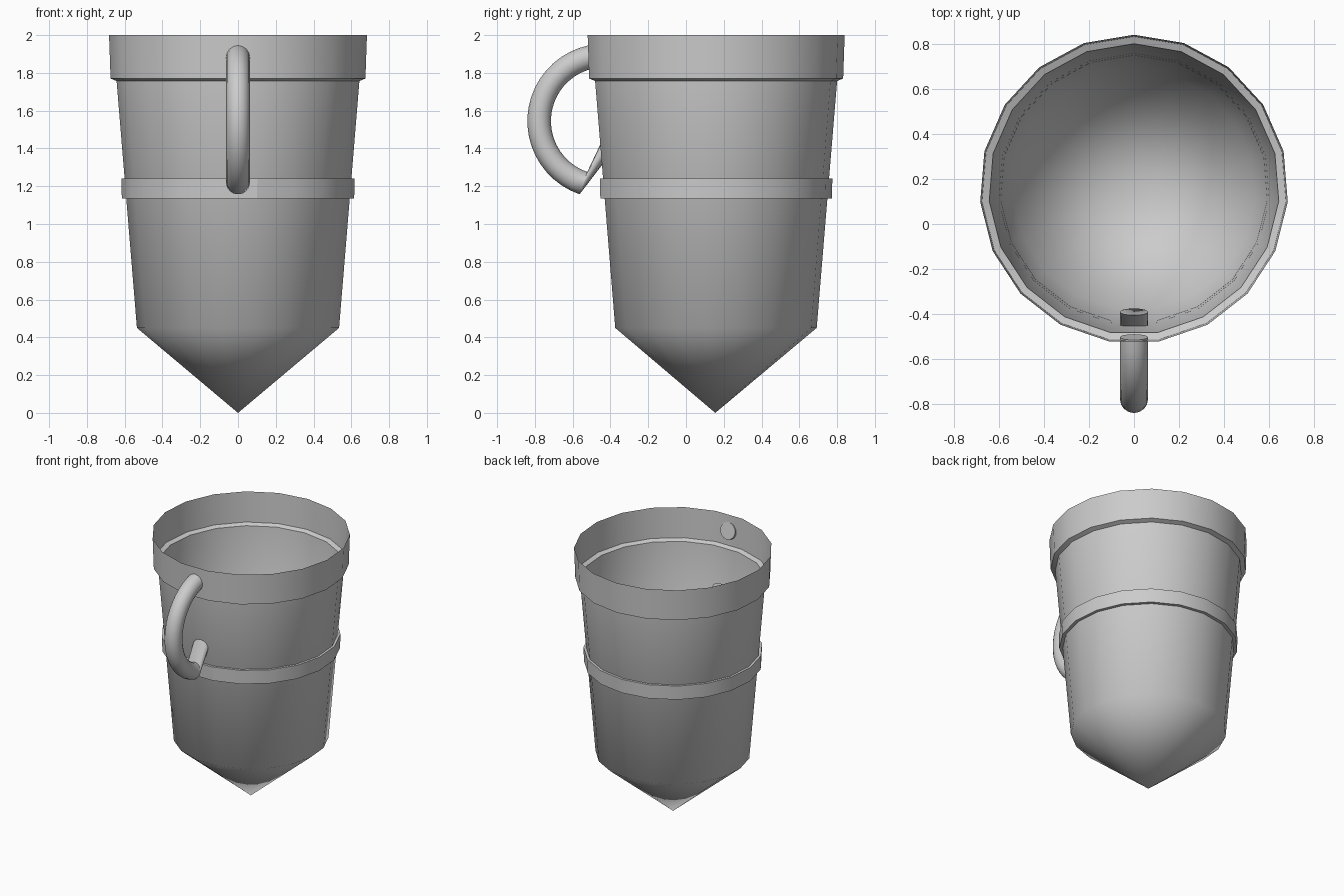
import bpy, bmesh
from math import sin, cos, pi, radians
from mathutils import Vector

cube = bpy.data.objects.get("Cube")
if cube:
    bpy.data.objects.remove(cube, do_unlink=True)

SIDES = 19
AXIS_Y = 0.155

grey = bpy.data.materials.new("light_grey")
grey.use_nodes = True
grey.diffuse_color = (0.6, 0.6, 0.6, 1)
bsdf = next(n for n in grey.node_tree.nodes if n.type == 'BSDF_PRINCIPLED')
bsdf.inputs["Base Color"].default_value = grey.diffuse_color


def finish(bm, name):
    """Turn the bmesh into a named, smooth shaded object."""
    mesh = bpy.data.meshes.new(name)
    bm.to_mesh(mesh)
    bm.free()
    mesh.materials.append(grey)
    obj = bpy.data.objects.new(name, mesh)
    bpy.context.collection.objects.link(obj)
    for other in bpy.context.selected_objects:
        other.select_set(False)
    obj.select_set(True)
    bpy.context.view_layer.objects.active = obj
    bpy.ops.object.shade_smooth_by_angle(angle=radians(55))
    return obj


def bridge(bm, lower, upper):
    n = len(lower)
    for j in range(n):
        k = (j + 1) % n
        bm.faces.new((lower[j], upper[j], upper[k], lower[k]))


def lathe(name, profile, tip=None):
    """Open thin shell around the vessel axis, faces turned to the inside."""
    bm = bmesh.new()
    rings = []
    for r, z in profile:
        angles = [pi / 2 + 2 * pi * j / SIDES for j in range(SIDES)]
        rings.append([bm.verts.new((r * cos(a), AXIS_Y + r * sin(a), z)) for a in angles])
    for lower, upper in zip(rings, rings[1:]):
        bridge(bm, lower, upper)
    if tip is not None:
        point = bm.verts.new((0, AXIS_Y, tip))
        for j in range(SIDES):
            bm.faces.new((point, rings[0][j], rings[0][(j + 1) % SIDES]))
    return finish(bm, name)


# Pointed vessel wall and the wider collar at its mouth
lathe("vessel_body", [(0.537, 0.45), (0.645, 1.757)], tip=0)
lathe("rim_collar", [(0.645, 1.757), (0.677, 1.77), (0.685, 2.0)])

# Raised band around the middle, with one flat facet under the handle
band = lathe("middle_band", [(0.593, 1.135), (0.617, 1.135), (0.62, 1.24), (0.602, 1.24)])
band.data.polygons[SIDES + SIDES // 2].use_smooth = False

# Handle: a round arc, then a sharp kink into a tail that enters the wall
TUBE, ARC, STEPS = 0.0625, 0.3475, 20
centre = Vector((0, -0.43, 1.545))
stations = []
for i in range(STEPS + 1):
    a = radians(102 + (251 - 102) * i / STEPS)
    out = Vector((0, cos(a), sin(a)))
    stations.append((centre + out * ARC, out))
a = radians(284)
stations.append((Vector((0, -0.39, 1.464)), Vector((0, cos(a), sin(a)))))

bm = bmesh.new()
rings = []
for pos, out in stations:
    ring = []
    for j in range(16):
        t = 2 * pi * j / 16
        ring.append(bm.verts.new(pos + TUBE * (out * cos(t) + Vector((1, 0, 0)) * sin(t))))
    rings.append(ring)
for lower, upper in zip(rings, rings[1:]):
    bridge(bm, lower, upper)
for end in (rings[0], rings[-1]):
    bm.faces.new(end)
bmesh.ops.recalc_face_normals(bm, faces=bm.faces)
finish(bm, "handle")
